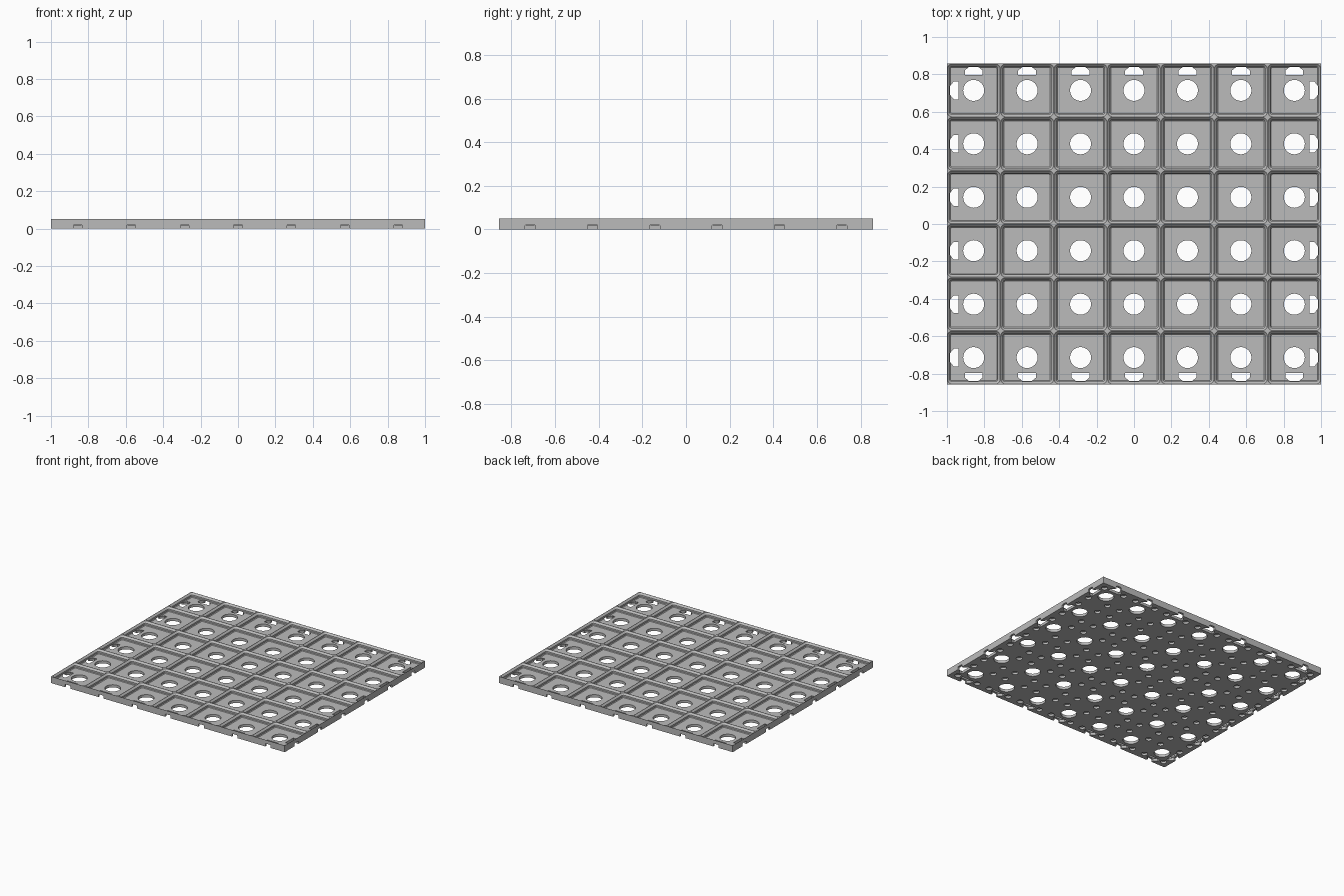
import bpy, bmesh
from math import pi, sin, cos

cube = bpy.data.objects.get("Cube")
if cube:
    bpy.data.objects.remove(cube, do_unlink=True)

COLS, ROWS = 7, 6
CELL = 2 / COLS
HX, HY = 1.0, CELL * ROWS / 2
TOP, FLOOR = 0.0504, 0.0204

grey = bpy.data.materials.new("plastic grey")
grey.use_nodes = True
grey.diffuse_color = (0.5, 0.5, 0.5, 1)
grey.node_tree.nodes["Principled BSDF"].inputs["Base Color"].default_value = (0.5, 0.5, 0.5, 1)

centres = [((i + 0.5) * CELL - HX, (j + 0.5) * CELL - HY)
           for i in range(COLS) for j in range(ROWS)]


def loft(bm, rings):
    """Closed solid through a stack of equal-length rings, bottom first."""
    loops = [[bm.verts.new(p) for p in ring] for ring in rings]
    n = len(loops[0])
    for a, b in zip(loops, loops[1:]):
        for k in range(n):
            m = (k + 1) % n
            bm.faces.new((a[k], a[m], b[m], b[k]))
    bm.faces.new(loops[0][::-1])
    bm.faces.new(loops[-1])


def rounded_square(cx, cy, inset, r, z, steps=5):
    h = CELL / 2 - inset - r
    pts = []
    for q in range(4):
        mid = pi / 4 + q * pi / 2
        sx, sy = (1 if cos(mid) > 0 else -1), (1 if sin(mid) > 0 else -1)
        for s in range(steps + 1):
            a = q * pi / 2 + s / steps * pi / 2
            pts.append((cx + sx * h + r * cos(a), cy + sy * h + r * sin(a), z))
    return pts


def circle(cx, cy, r, z, n):
    return [(cx + r * cos(2 * pi * k / n), cy + r * sin(2 * pi * k / n), z) for k in range(n)]


def make_object(name, bm):
    bmesh.ops.recalc_face_normals(bm, faces=bm.faces)
    mesh = bpy.data.meshes.new(name)
    bm.to_mesh(mesh)
    bm.free()
    mesh.materials.append(grey)
    ob = bpy.data.objects.new(name, mesh)
    bpy.context.collection.objects.link(ob)
    return ob


# Solid slab
bm = bmesh.new()
loft(bm, [[(-HX, -HY, z), (HX, -HY, z), (HX, HY, z), (-HX, HY, z)] for z in (0, TOP)])
plate = make_object("grid_baseplate", bm)

# Stepped pockets
pockets = bmesh.new()
profile = [(0.0194, 0.0078, FLOOR), (0.0146, 0.0126, 0.0252), (0.0146, 0.0126, 0.0374),
           (0.0017, 0.0255, TOP), (0.0017, 0.0255, 0.06)]
for x, y in centres:
    loft(pockets, [rounded_square(x, y, i, r, z) for i, r, z in profile])

# Large through holes and blind magnet holes underneath
holes = bmesh.new()
for x, y in centres:
    loft(holes, [circle(x, y, 0.056, z, 48) for z in (-0.01, 0.03)])
    for sx in (-1, 1):
        for sy in (-1, 1):
            loft(holes, [circle(x + sx * 0.0884, y + sy * 0.0884, 0.0222, z, 24)
                         for z in (-0.01, 0.0163)])

# Dovetail connector slots round the rim: half width, depth from the edge
slots = bmesh.new()
half = [(0.023, -0.02), (0.023, 0.014), (0.05, 0.036), (0.05, 0.061)]


def slot(to_world):
    rings = []
    for z, shrink in ((-0.01, 0), (0.017, 0), (0.0225, 0.004)):
        side = [(w - shrink, d) for w, d in half]
        outline = side + [(-w, d) for w, d in reversed(side)]
        rings.append([(*to_world(w, d), z) for w, d in outline])
    loft(slots, rings)


for s in (-1, 1):
    for i in range(COLS):
        x = (i + 0.5) * CELL - HX
        slot(lambda w, d: (x + w, s * (HY - d)))
    for j in range(ROWS):
        y = (j + 0.5) * CELL - HY
        slot(lambda w, d: (s * (HX - d), y + w))

# Cut everything from the slab
bpy.ops.object.select_all(action='DESELECT')
bpy.context.view_layer.objects.active = plate
plate.select_set(True)
for name, cutter_bm in (("pocket_cutter", pockets), ("hole_cutter", holes), ("slot_cutter", slots)):
    cutter = make_object(name, cutter_bm)
    cutter.hide_render = True
    mod = plate.modifiers.new(name, 'BOOLEAN')
    mod.operation = 'DIFFERENCE'
    mod.solver = 'EXACT'
    mod.object = cutter
    bpy.ops.object.modifier_apply(modifier=mod.name)
    bpy.data.objects.remove(cutter, do_unlink=True)

bpy.ops.object.shade_smooth_by_angle(angle=pi / 6)
